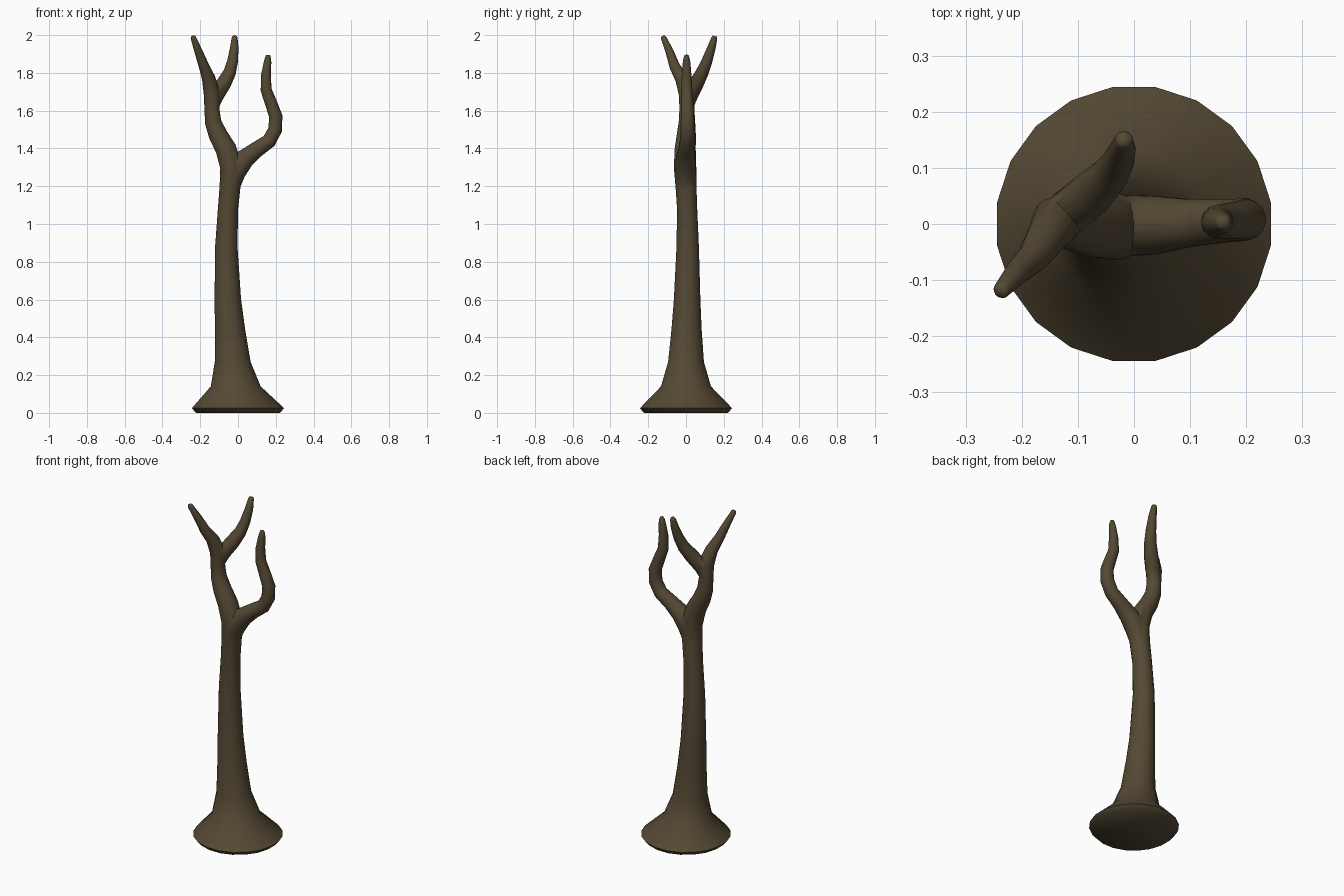
import bpy, bmesh, math
from mathutils import Vector

if "Cube" in bpy.data.objects:
    bpy.data.objects.remove(bpy.data.objects["Cube"])

bark = bpy.data.materials.new("dark bark brown")
bark.diffuse_color = (0.09, 0.066, 0.034, 1)
bark.use_nodes = True
bark.node_tree.nodes["Principled BSDF"].inputs["Base Color"].default_value = bark.diffuse_color


def limb(name, path, sides):
    """Tapered tube through (x, y, z, radius) points with a rounded tip."""
    bm = bmesh.new()
    pts = [Vector(p[:3]) for p in path]
    radii = [p[3] for p in path]
    # rounded tip
    d = (pts[-1] - pts[-2]).normalized()
    r = radii[-1]
    pts.append(pts[-1] + d * r * 0.6)
    radii.append(r * 0.7)
    rings = []
    for i, (p, r) in enumerate(zip(pts, radii)):
        a, b = pts[max(i - 1, 0)], pts[min(i + 1, len(pts) - 1)]
        t = (b - a).normalized()
        if p.z < 0.5:
            t = Vector((0, 0, 1))
        u = Vector((0, 1, 0)).cross(t).normalized()
        v = t.cross(u)
        ring = []
        for k in range(sides):
            ang = math.tau * (k + 0.5) / sides
            ring.append(bm.verts.new(p + (u * math.cos(ang) + v * math.sin(ang)) * r))
        rings.append(ring)
    for lo, hi in zip(rings, rings[1:]):
        for k in range(sides):
            n = (k + 1) % sides
            bm.faces.new((lo[k], lo[n], hi[n], hi[k]))
    bm.faces.new(rings[0][::-1])
    bm.faces.new(rings[-1])
    bmesh.ops.recalc_face_normals(bm, faces=bm.faces)
    me = bpy.data.meshes.new(name)
    bm.to_mesh(me)
    bm.free()
    me.materials.append(bark)
    ob = bpy.data.objects.new(name, me)
    bpy.context.collection.objects.link(ob)
    return ob


# trunk with flared foot, running on into the left limb and its front twig
trunk = limb("trunk", [
    (0, 0, 0, .225), (0, 0, .025, .247), (-.012, 0, .14, .134),
    (-.028, 0, .27, .096), (-.042, .003, .44, .081), (-.054, .006, .6, .071),
    (-.062, .009, .88, .060), (-.053, .006, 1.08, .054), (-.042, 0, 1.2, .056),
    (-.035, -.005, 1.3, .060), (-.065, -.004, 1.4, .056), (-.105, .002, 1.47, .051),
    (-.132, .005, 1.54, .044), (-.138, .005, 1.61, .040), (-.138, .005, 1.69, .044),
    (-.155, -.022, 1.77, .036), (-.18, -.06, 1.835, .028), (-.208, -.086, 1.91, .022),
    (-.236, -.118, 1.985, .015)], 20)

# right limb
right_limb = limb("right_limb", [
    (-.04, -.003, 1.17, .04), (-.015, -.003, 1.27, .055), (.035, -.002, 1.345, .053),
    (.1, .002, 1.395, .043), (.165, .006, 1.44, .039), (.197, .008, 1.50, .038),
    (.200, .008, 1.57, .036), (.175, .006, 1.64, .033), (.149, .004, 1.71, .030),
    (.148, .003, 1.79, .026), (.157, .003, 1.86, .020), (.159, .003, 1.887, .014)], 16)

# rear twig on the left limb
rear_twig = limb("rear_twig", [
    (-.137, .005, 1.61, .03), (-.115, .022, 1.68, .041), (-.075, .055, 1.745, .040),
    (-.045, .085, 1.80, .034), (-.029, .11, 1.86, .029), (-.02, .134, 1.93, .023),
    (-.018, .15, 1.985, .016)], 16)

# fuse the limbs into one skin
for part in (right_limb, rear_twig):
    m = trunk.modifiers.new("join", 'BOOLEAN')
    m.operation = 'UNION'
    m.solver = 'EXACT'
    m.object = part
    bpy.context.view_layer.objects.active = trunk
    bpy.ops.object.modifier_apply(modifier=m.name)
    bpy.data.objects.remove(part)

trunk.name = "tree_trunk"
bpy.ops.object.select_all(action='DESELECT')
trunk.select_set(True)
bpy.context.view_layer.objects.active = trunk
bpy.ops.object.shade_smooth_by_angle(angle=math.radians(65))
